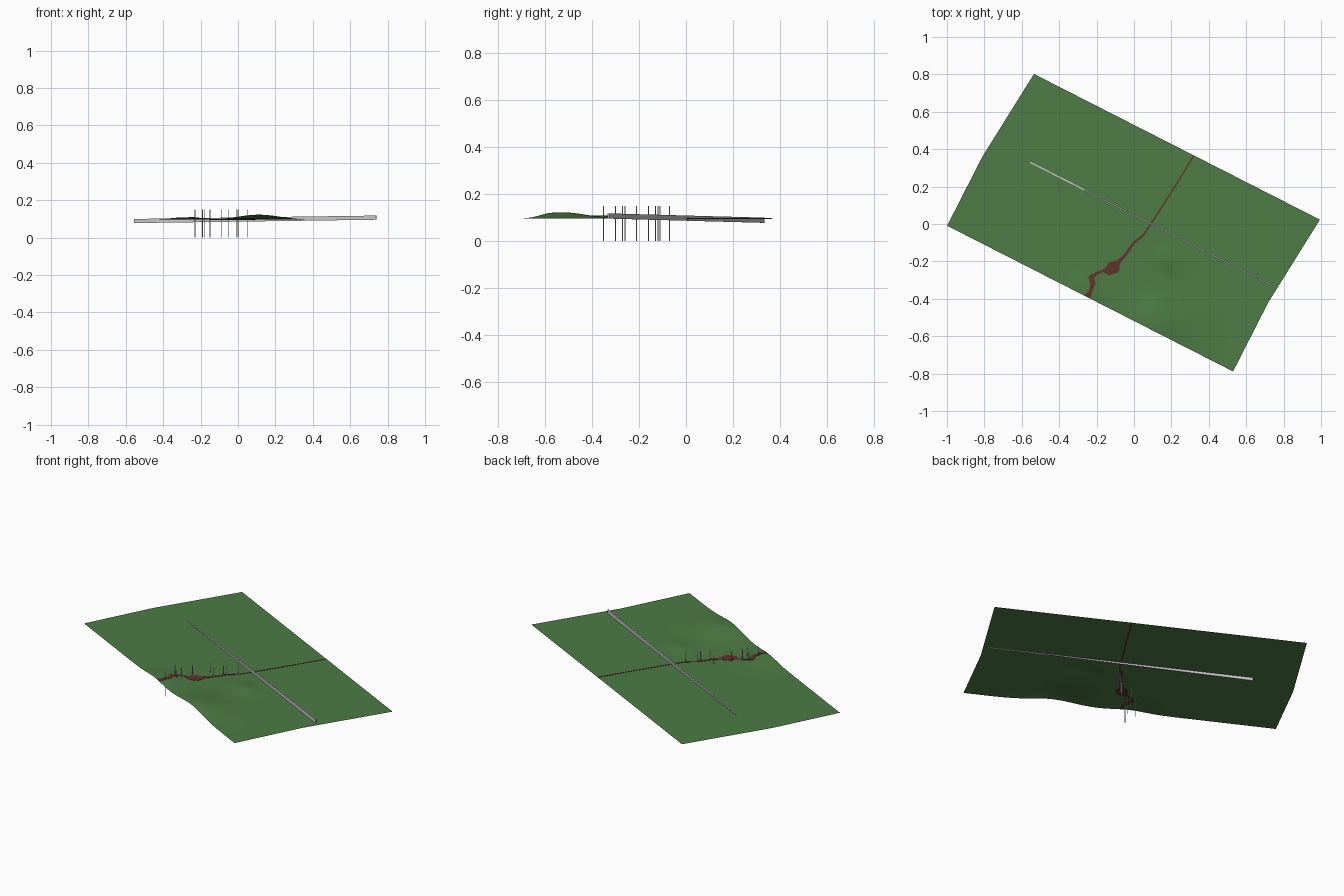
import bpy, bmesh, math
from mathutils import Vector

cube = bpy.data.objects.get("Cube")
if cube:
    bpy.data.objects.remove(cube, do_unlink=True)

ALONG = Vector((0.891, -0.454))   # long direction of the land
ACROSS = Vector((0.454, 0.891))   # from front edge to back edge
BASE = 0.096


def material(name, rgb):
    m = bpy.data.materials.new(name)
    m.use_nodes = True
    m.diffuse_color = (*rgb, 1)
    m.node_tree.nodes["Principled BSDF"].inputs["Base Color"].default_value = (*rgb, 1)
    return m


grass = material("grass green", (0.075, 0.2, 0.058))
earth = material("earth brown", (0.115, 0.034, 0.023))
stone = material("pale grey", (0.6, 0.58, 0.6))


def add_object(name, bm, mat):
    mesh = bpy.data.meshes.new(name)
    bmesh.ops.recalc_face_normals(bm, faces=bm.faces)
    bm.to_mesh(mesh)
    bm.free()
    mesh.materials.append(mat)
    ob = bpy.data.objects.new(name, mesh)
    bpy.context.collection.objects.link(ob)
    return ob


# Hills: along, across, height, spread along, spread across
HILLS = [(0.34, -0.42, 0.027, 0.16, 0.14),
         (-0.08, -0.45, 0.013, 0.12, 0.12),
         (0.24, -0.09, 0.011, 0.08, 0.06)]


def ground(x, y):
    p = Vector((x, y))
    u, v = p.dot(ALONG), p.dot(ACROSS)
    return BASE + sum(h * math.exp(-((u - a) / s) ** 2 - ((v - b) / t) ** 2)
                      for a, b, h, s, t in HILLS)


# Rolling land, with bent short sides
bm = bmesh.new()
bmesh.ops.create_grid(bm, x_segments=80, y_segments=45, size=1)
for vert in bm.verts:
    v = 0.005 + vert.co.y * 0.467
    u = -0.028 + vert.co.x * 0.858 + 0.045 * max(0, v + 0.05) / 0.52
    p = ALONG * u + ACROSS * v
    vert.co = (p.x, p.y, ground(p.x, p.y))
land = add_object("land", bm, grass)
land.data.shade_smooth()

# Winding track: x, y, width
TRACK = [(0.32, 0.365, 0.007), (0.2, 0.17, 0.007), (0.09, 0.0, 0.008),
         (0.05, -0.06, 0.01), (0.0, -0.1, 0.012), (-0.05, -0.17, 0.014),
         (-0.085, -0.205, 0.025), (-0.105, -0.23, 0.07), (-0.14, -0.25, 0.05),
         (-0.165, -0.25, 0.014), (-0.2, -0.265, 0.014), (-0.23, -0.285, 0.03),
         (-0.22, -0.32, 0.028), (-0.232, -0.36, 0.018), (-0.25, -0.39, 0.034)]
STEPS = 5
path = []
for a, b in zip(TRACK, TRACK[1:]):
    path += [Vector(a).lerp(Vector(b), i / STEPS) for i in range(STEPS)]
path.append(Vector(TRACK[-1]))

bm = bmesh.new()
rows = []
for i, p in enumerate(path):
    d = (path[min(i + 3, len(path) - 1)] - path[max(i - 3, 0)]).to_2d().normalized()
    side = Vector((-d.y, d.x)) * p.z / 2
    row = []
    for k in (-1, 0, 1):
        q = p.to_2d() + side * k
        row.append(bm.verts.new((q.x, q.y, ground(q.x, q.y))))
    rows.append(row)
for r, s in zip(rows, rows[1:]):
    for k in range(2):
        bm.faces.new((r[k], r[k + 1], s[k + 1], s[k]))
track = add_object("track", bm, earth)
thick = track.modifiers.new("thickness", 'SOLIDIFY')
thick.thickness = 0.003
thick.offset = 0

# Long straight wall, rising gently towards one end
bm = bmesh.new()
bmesh.ops.create_cube(bm, size=1)
start, end = Vector((-0.555, 0.33, 0.089)), Vector((0.74, -0.33, 0.107))
for vert in bm.verts:
    c = vert.co.copy()
    mid = start.lerp(end, c.x + 0.5)
    off = ACROSS * c.y * 0.007
    vert.co = (mid.x + off.x, mid.y + off.y, mid.z + c.z * 0.022)
add_object("long_wall", bm, stone)

# Slim posts beside the track
POSTS = [(0.05, -0.07), (0.0, -0.11), (-0.01, -0.12), (-0.09, -0.13),
         (-0.05, -0.16), (-0.15, -0.21), (-0.18, -0.27), (-0.23, -0.26),
         (-0.19, -0.3), (-0.23, -0.35)]
for i, (x, y) in enumerate(POSTS):
    bm = bmesh.new()
    bmesh.ops.create_cone(bm, cap_ends=True, segments=6, radius1=0.002,
                          radius2=0.002, depth=0.15)
    bmesh.ops.translate(bm, vec=(x, y, 0.075), verts=bm.verts)
    add_object(f"post_{i + 1}", bm, stone)
